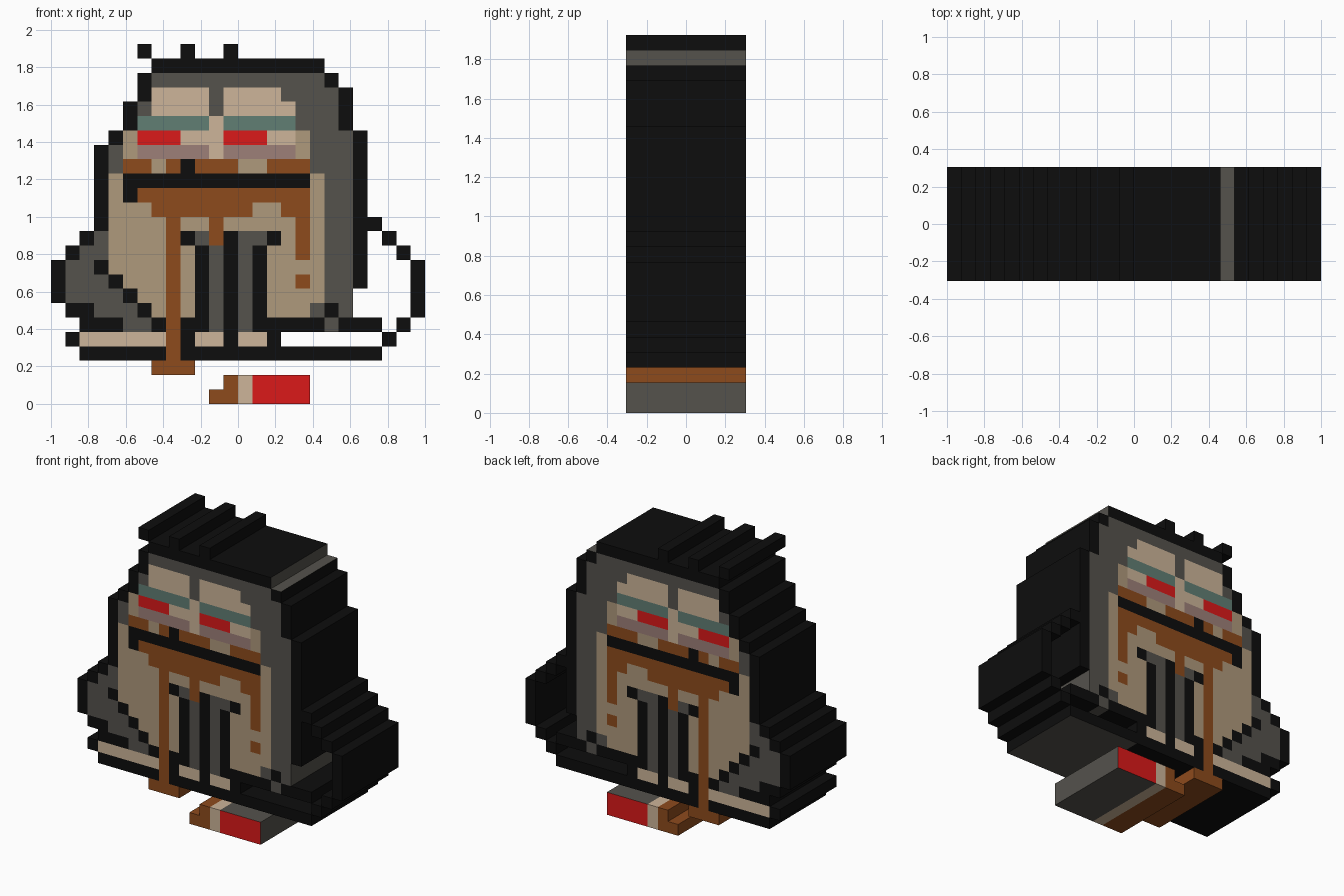
import bpy, bmesh

if "Cube" in bpy.data.objects:
    bpy.data.objects.remove(bpy.data.objects["Cube"])

# Front drawing, one letter per block: the whole model is this sheet extruded through y
ART = [
    "......K..K..K",
    ".......KKKKKKKKKKKK",
    "......KGGGGGGGGGGGGK",
    "......KCCCCGCCCCGGGGK",
    ".....KGCCCCGCCCCCGGGK",
    ".....KEEEEECEEEEEGGGK",
    "....KTRRRCCCRRRCCTGGGK",
    "...KGTMMMMMCMMMMMTGGGK",
    "...KGBBTBKBBBTTBBBGGGK",
    "...KTKKKKKKKKKKKKKTGGK",
    "...KTKBBBBBBBBBBBBTGGK",
    "...KTTTBBBBBBBTTBBTGGK",
    "...KTTTTBTTBTTTTTBTGGKK",
    "..KGTTTTBKGBKGGKTBTGGK.K",
    ".KGGTTTTBTKGKGKTTBTGGK..K",
    "KGGKTTTTBTKGKGKTTTTGGK...K",
    "KGGGKTTTBTKGKGKTTBTGGK...K",
    "KGGGGKTTBTKGKGKTTTTGG....K",
    ".KKGGGKTBTKGKGKTTTGKG....K",
    "..KKKGGKBKKGKGKKKKKGKKK.K",
    ".KCCCCCCBKCCKCCK.......K",
    "..KKKKKKBKKKKKKKKKKKKKK",
    ".......BBB",
    "............bwrrrr",
    "...........bbwrrrr",
]
COLS, ROWS = 26, len(ART)
S = 2 / COLS
HALF = 0.305

BLACK, GREY = (.004, .004, .004), (.09, .085, .073)
BROWN, RED, CREAM = (.27, .07, .012), (.71, .01, .01), (.61, .46, .32)
PARTS = {
    "K": ("outline", BLACK), "G": ("grey_fur", GREY), "C": ("pale_patches", CREAM),
    "E": ("eyelids", (.12, .21, .175)), "R": ("eyes", RED), "T": ("tan_skin", (.43, .32, .2)),
    "M": ("eye_bags", (.34, .215, .19)), "B": ("mouth_drips", BROWN),
    "b": ("stub_end", BROWN), "w": ("stub_band", CREAM), "r": ("stub_body", RED),
}


def material(name, rgb):
    m = bpy.data.materials.new(name)
    m.diffuse_color = (*rgb, 1)
    m.use_nodes = True
    m.node_tree.nodes["Principled BSDF"].inputs["Base Color"].default_value = m.diffuse_color
    return m


def cell(c, r):
    if 0 <= r < ROWS and 0 <= c < len(ART[r]):
        return ART[r][c]
    return "."


def grey_wall(c, r, dc, dr):
    """Rim walls that are grey instead of the block's own colour."""
    return (cell(c, r) == "r" or (c, r, dc) == (18, 1, 1) or (c, r, dr) == (19, 2, -1)
            or (r == 21 and c > 15 and dr == 1))


rim = material("rim_grey", GREY)


def build_part(letter, name, rgb):
    bm = bmesh.new()
    cache = {}

    def vert(c, r, side):
        key = (c, r, side)
        if key not in cache:
            cache[key] = bm.verts.new((c * S - 1, side * HALF, (ROWS - r) * S))
        return cache[key]

    for r in range(ROWS):
        for c in range(COLS):
            if cell(c, r) != letter:
                continue
            ring = [(c, r + 1), (c + 1, r + 1), (c + 1, r), (c, r)]
            # front and back faces
            bm.faces.new([vert(*p, -1) for p in ring])
            bm.faces.new([vert(*p, 1) for p in reversed(ring)])
            # walls only where the block meets open air
            for i, (dc, dr) in enumerate([(0, 1), (1, 0), (0, -1), (-1, 0)]):
                if cell(c + dc, r + dr) == ".":
                    a, b = ring[i], ring[(i + 1) % 4]
                    f = bm.faces.new([vert(*b, -1), vert(*a, -1), vert(*a, 1), vert(*b, 1)])
                    f.material_index = int(grey_wall(c, r, dc, dr))
    me = bpy.data.meshes.new(name)
    bm.to_mesh(me)
    bm.free()
    me.materials.append(material(name, rgb))
    me.materials.append(rim)
    bpy.context.collection.objects.link(bpy.data.objects.new(name, me))


for letter, (name, rgb) in PARTS.items():
    build_part(letter, name, rgb)
